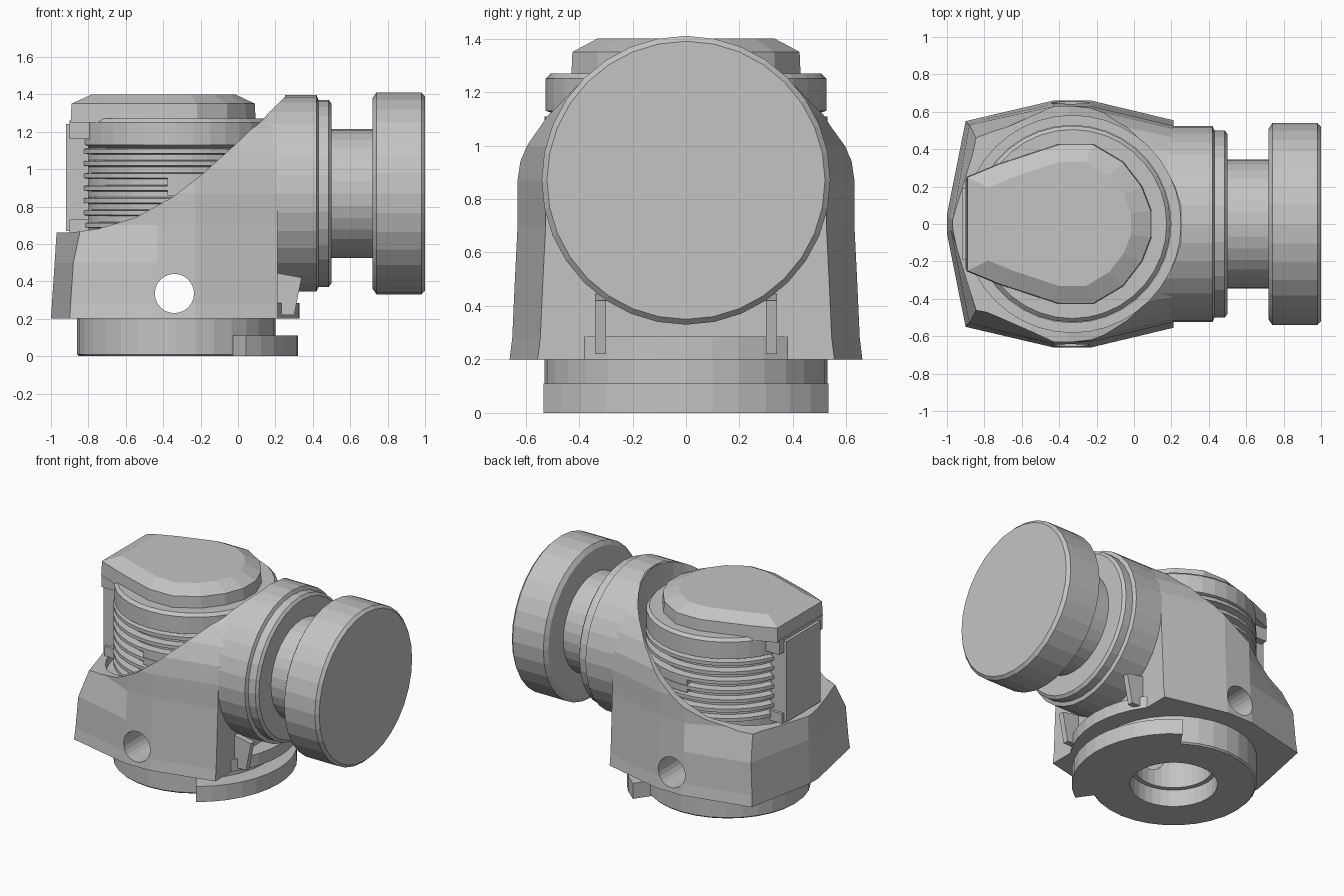
import bpy, bmesh, math
from mathutils import Matrix, Vector

if "Cube" in bpy.data.objects:
    bpy.data.objects.remove(bpy.data.objects["Cube"], do_unlink=True)

grey = bpy.data.materials.new("light grey plastic")
grey.use_nodes = True
grey.diffuse_color = (0.55, 0.55, 0.55, 1)
grey.node_tree.nodes["Principled BSDF"].inputs["Base Color"].default_value = grey.diffuse_color

CX = -0.33    # x of the upright axis
AZ = 0.87     # height of the outlet axis


def finish(name, bm):
    bmesh.ops.remove_doubles(bm, verts=bm.verts, dist=0.0005)
    bmesh.ops.recalc_face_normals(bm, faces=bm.faces)
    me = bpy.data.meshes.new(name)
    bm.to_mesh(me)
    bm.free()
    me.materials.append(grey)
    ob = bpy.data.objects.new(name, me)
    bpy.context.collection.objects.link(ob)
    return ob


def loft(name, rings):
    """Skin a list of closed rings and cap both ends."""
    bm = bmesh.new()
    rows = [[bm.verts.new(p) for p in ring] for ring in rings]
    n = len(rows[0])
    for a, b in zip(rows, rows[1:]):
        for i in range(n):
            j = (i + 1) % n
            bm.faces.new((a[i], a[j], b[j], b[i]))
    bm.faces.new(rows[0])
    bm.faces.new(rows[-1])
    return finish(name, bm)


def lathe(name, profile, along_x=False, n=32):
    """Turn (radius, distance) pairs round the upright or the outlet axis."""
    rings = []
    for r, d in profile:
        ring = []
        for i in range(n):
            a = 2 * math.pi * i / n
            c, s = r * math.cos(a), r * math.sin(a)
            ring.append((d, c, AZ + s) if along_x else (CX + c, s, d))
        rings.append(ring)
    return loft(name, rings)


def box(name, lo, hi):
    size = Vector(hi) - Vector(lo)
    mid = (Vector(hi) + Vector(lo)) / 2
    bm = bmesh.new()
    bmesh.ops.create_cube(bm, size=1, matrix=Matrix.Translation(mid) @ Matrix.Diagonal((*size, 1)))
    return finish(name, bm)


def arc_block(name, r0, r1, a0, a1, z0, z1, n=12):
    """Curved bar round the upright axis, angles in degrees."""
    rings = []
    for i in range(n + 1):
        a = math.radians(a0 + (a1 - a0) * i / n)
        c, s = math.cos(a), math.sin(a)
        rings.append([(CX + r * c, r * s, z) for r, z in ((r0, z0), (r1, z0), (r1, z1), (r0, z1))])
    return loft(name, rings)


def prism_y(name, pts, y0, y1):
    return loft(name, [[(x, y, z) for x, z in pts] for y in (y0, y1)])


def boolean(ob, tool, op="DIFFERENCE"):
    mod = ob.modifiers.new(op.lower(), "BOOLEAN")
    mod.object, mod.operation, mod.solver = tool, op, "EXACT"
    bpy.context.view_layer.objects.active = ob
    bpy.ops.object.modifier_apply(modifier=mod.name)
    bpy.data.objects.remove(tool, do_unlink=True)


# Housing: arched cross-sections strung along x, corners drawn in at the low end
def section(x, w):
    half = [(w, 0.2), (w - 0.01, 0.28), (w - 0.02, 0.5), (w - 0.03, 0.7)]
    half += [((w - 0.03) * math.cos(a), AZ + 0.52 * math.sin(a))
             for a in (math.radians(d) for d in (0, 14, 28, 42, 56, 70))]
    pts = []
    for y, z in half:
        y = max(y, 0.01)
        px = x
        if x < -0.8:
            px += 0.065 * (z - 0.2)
            if z > 0.55 and w > 0.3:
                y, px = y * 0.86, px + 0.03
        pts.append((px, y, z))
    top = (pts[-1][0], 0, AZ + 0.52)
    return pts + [top] + [(p, -y, z) for p, y, z in reversed(pts)]


housing = loft("housing", [section(x, w) for x, w in
               ((-1.0, 0.05), (-0.9, 0.55), (-0.43, 0.66), (-0.23, 0.66), (0.21, 0.555))])
boolean(housing, lathe("outlet", [(0.525, 0.1), (0.525, 0.42), (0.5, 0.43), (0.5, 0.485),
                                  (0.48, 0.5)], along_x=True), "UNION")
boolean(housing, lathe("base_ring", [(0.52, 0), (0.53, 0.01), (0.53, 0.25)]), "UNION")

# Sloping mouth, upright bore, stepped bottom bore and cross hole
boolean(housing, prism_y("slope_cutter", [
    (-1.2, 0.66), (-0.9, 0.66), (-0.75, 0.68), (-0.55, 0.74), (-0.35, 0.85), (-0.2, 0.965),
    (0, 1.145), (0.25, 1.385), (0.25, 1.7), (-1.2, 1.7)], -1, 1))
boolean(housing, lathe("mouth_cutter", [(0.58, 0.6), (0.58, 1.7)], n=40))
boolean(housing, lathe("bore_cutter", [(0.28, -0.1), (0.28, 0.12), (0.25, 0.121), (0.25, 0.55)]))
bm = bmesh.new()
bmesh.ops.create_cone(bm, cap_ends=True, segments=24, radius1=0.105, radius2=0.105, depth=2,
                      matrix=Matrix.Translation((-0.34, 0, 0.335)) @ Matrix.Rotation(math.pi / 2, 4, "X"))
boolean(housing, finish("cross_hole_cutter", bm))

# Lug under the base, ledge and gussets below the outlet
arc_block("base_lug", 0.5, 0.65, -55, 55, 0, 0.11)
arc_block("outlet_ledge", 0.5, 0.66, -52, 52, 0.2, 0.285)
for side, s in (("left", 1), ("right", -1)):
    prism_y(side + "_gusset", [(0.18, 0.22), (0.3, 0.22), (0.34, 0.42), (0.18, 0.45)],
            s * 0.3, s * 0.34)

# Neck and handwheel
lathe("neck", [(0.345, 0.48), (0.345, 0.74)], along_x=True)
lathe("handwheel", [(0.51, 0.72), (0.54, 0.74), (0.54, 0.98), (0.52, 1.0)], along_x=True)

# Ribbed insert with a plain drum on top
profile = [(0.48, 0.59)]
for i in range(7):
    z = 0.7 + i * 0.066
    profile += [(0.48, z - 0.018), (0.53, z - 0.012), (0.53, z + 0.012), (0.48, z + 0.018)]
profile += [(0.51, 1.125), (0.525, 1.13), (0.525, 1.25), (0.505, 1.27)]
lathe("ribbed_insert", profile, n=36)
for side, a in (("left", 65), ("right", -95)):
    arc_block(side + "_rib_stop", 0.46, 0.525, a, a + 30, 0.86, 0.96, 6)

# Cap: rounded at the outlet side, tapering to a square end
edge = [(-0.89, 0.25), (-0.72, 0.32), (-0.4, 0.425), (-0.22, 0.425), (-0.06, 0.33),
        (0.04, 0.2), (0.09, 0.07)]
outline = edge + [(x, -y) for x, y in reversed(edge)]
loft("cap", [[(-0.39 + (x + 0.39) * k, y * k, z) for x, y in outline]
             for k, z in ((1.01, 1.25), (1, 1.35), (0.78, 1.4))])

# Latch plate on the low side, with its shoulders
box("latch_plate", (-0.92, -0.19, 0.67), (-0.8, 0.19, 1.24))
box("latch_shoulder", (-0.9, -0.24, 1.16), (-0.78, 0.24, 1.26))
box("latch_foot", (-0.9, -0.21, 0.66), (-0.8, 0.21, 0.73))
